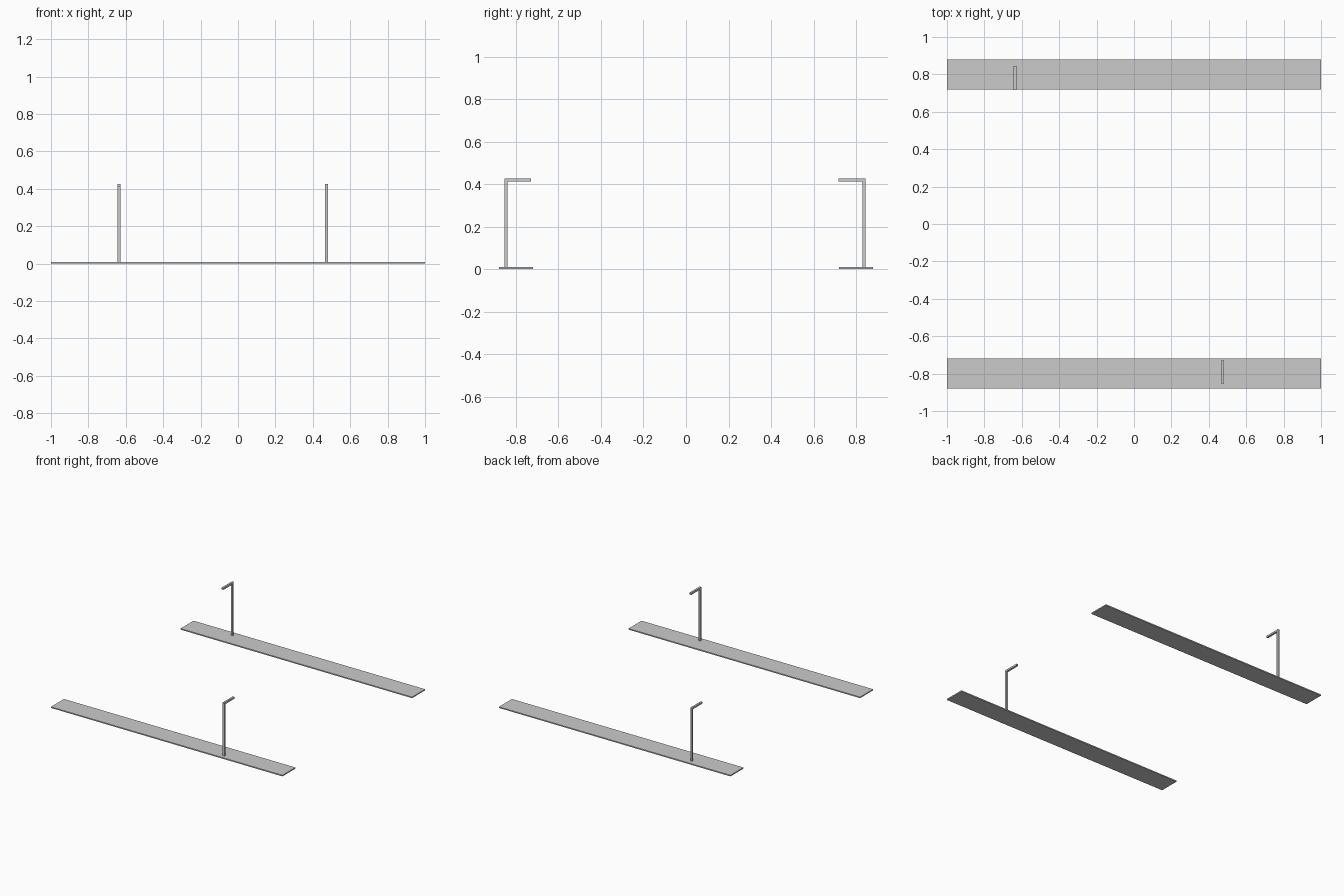
import bpy

if "Cube" in bpy.data.objects:
    bpy.data.objects.remove(bpy.data.objects["Cube"])


def box(name, lo, hi):
    """Axis-aligned box between two corners."""
    bpy.ops.mesh.primitive_cube_add(size=1)
    ob = bpy.context.object
    ob.name = name
    ob.location = [(a + b) / 2 for a, b in zip(lo, hi)]
    ob.scale = [b - a for a, b in zip(lo, hi)]
    bpy.ops.object.transform_apply(location=True, rotation=False, scale=True)
    return ob


def lamp_post(name, x, side, y_out, y_in):
    """L-shaped post: upright at the outer edge, arm reaching inwards."""
    w, foot, top, arm = 0.015, 0.008, 0.425, 0.411
    # outline in the y-z plane, extruded along x
    profile = [(y_out, foot), (y_out, top), (y_in, top),
               (y_in, arm), (y_out - w, arm), (y_out - w, foot)]
    n = len(profile)
    verts = [(x + dx, side * y, z) for dx in (-w / 2, w / 2) for y, z in profile]
    faces = [tuple(range(n)), tuple(range(2 * n - 1, n - 1, -1))]
    faces += [(i, i + n, (i + 1) % n + n, (i + 1) % n) for i in range(n)]
    if side > 0:
        faces = [f[::-1] for f in faces]
    mesh = bpy.data.meshes.new(name)
    mesh.from_pydata(verts, [], faces)
    # make all normals point outwards
    import bmesh
    bm = bmesh.new()
    bm.from_mesh(mesh)
    bmesh.ops.recalc_face_normals(bm, faces=bm.faces)
    bm.to_mesh(mesh)
    bm.free()
    bpy.context.collection.objects.link(bpy.data.objects.new(name, mesh))


# Two long pavement strips
box("front_pavement", (-1, -0.88, 0), (1, -0.72, 0.009))
box("back_pavement", (-1, 0.72, 0), (1, 0.88, 0.009))

# One street lamp on each strip
lamp_post("front_lamp_post", 0.473, -1, 0.854, 0.729)
lamp_post("back_lamp_post", -0.636, 1, 0.845, 0.717)
